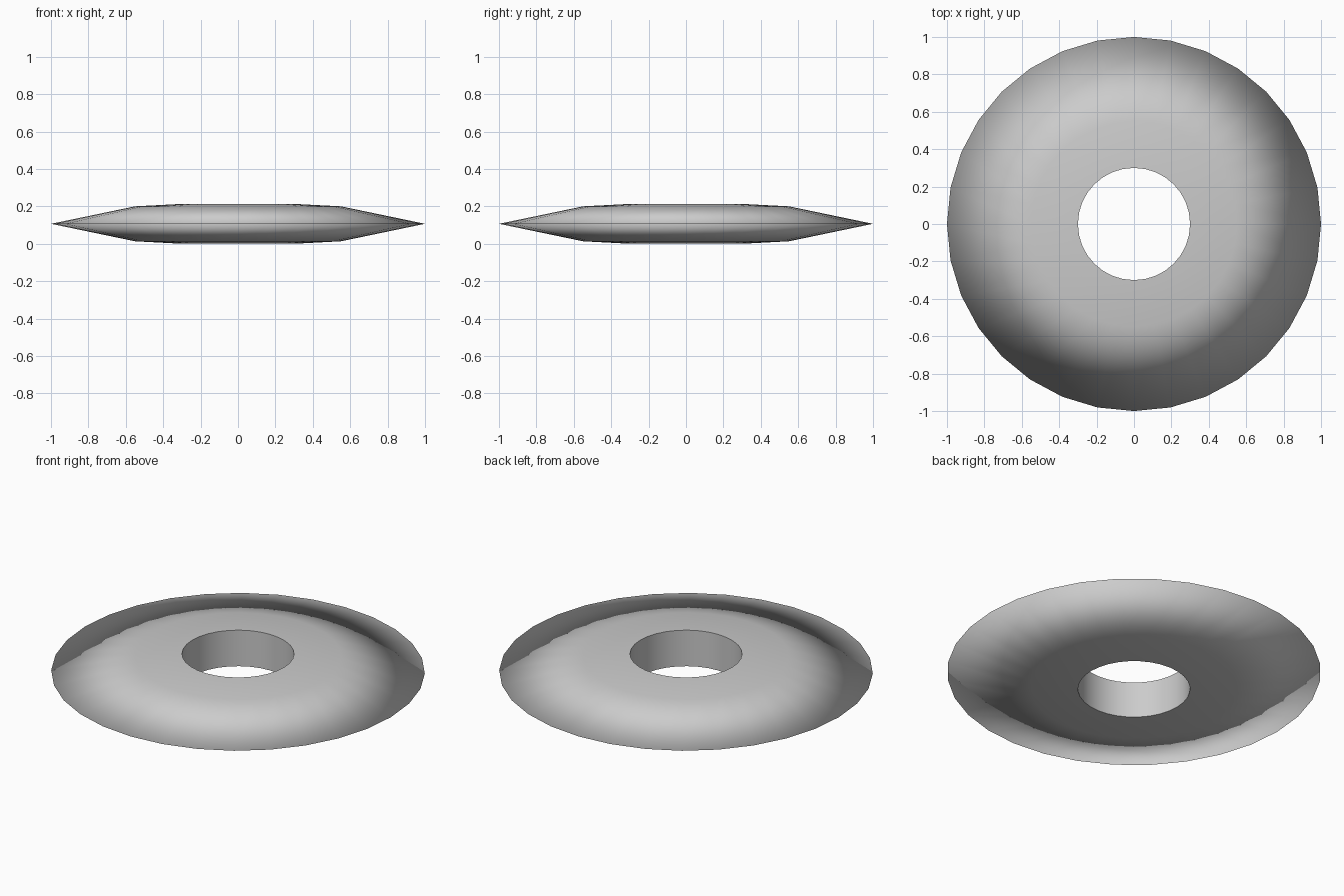
import bpy, bmesh
from math import cos, sin, tau

if "Cube" in bpy.data.objects:
    bpy.data.objects.remove(bpy.data.objects["Cube"])

SIDES = 32
# closed cross-section (radius, height): hole wall, gently domed faces, thin rim
PROFILE = [(0.30, 0.0), (0.55, 0.013), (1.0, 0.1065), (0.55, 0.20), (0.30, 0.213)]

bm = bmesh.new()
rings = [[bm.verts.new((r * cos(tau * i / SIDES), r * sin(tau * i / SIDES), z))
          for i in range(SIDES)] for r, z in PROFILE]

# skin neighbouring rings, closing the loop through the hole wall
for k, ring in enumerate(rings):
    nxt = rings[(k + 1) % len(rings)]
    for i in range(SIDES):
        j = (i + 1) % SIDES
        bm.faces.new((ring[i], ring[j], nxt[j], nxt[i])).smooth = True
bmesh.ops.recalc_face_normals(bm, faces=bm.faces)

# crisp edges around the hole
for ring in (rings[0], rings[-1]):
    for i in range(SIDES):
        bm.edges.get((ring[i], ring[(i + 1) % SIDES])).smooth = False

mesh = bpy.data.meshes.new("ring_disc")
bm.to_mesh(mesh)
bm.free()
bpy.context.collection.objects.link(bpy.data.objects.new("ring_disc", mesh))
